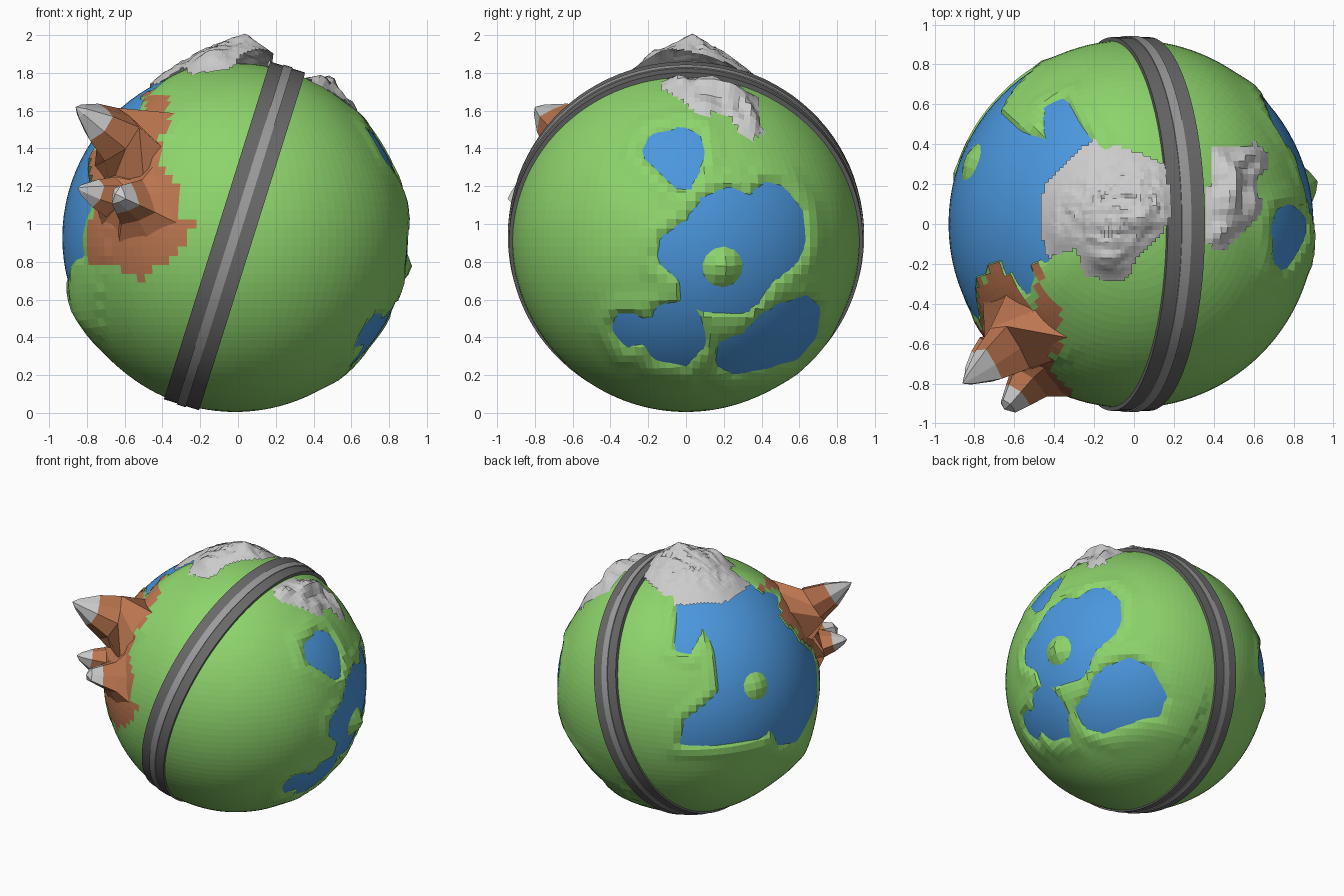
import bpy, bmesh, math
from mathutils import Vector, noise

if "Cube" in bpy.data.objects:
    bpy.data.objects.remove(bpy.data.objects["Cube"])

C = Vector((-0.015, 0, 0.928))
R_SEA, R_LAND = 0.915, 0.923


def material(name, col):
    m = bpy.data.materials.new(name)
    m.diffuse_color = (*col, 1)
    m.use_nodes = True
    m.node_tree.nodes["Principled BSDF"].inputs["Base Color"].default_value = m.diffuse_color
    return m


GREEN = material("grass", (0.27, 0.66, 0.15))
BLUE = material("water", (0.07, 0.31, 0.73))
BROWN = material("rock", (0.50, 0.18, 0.08))
GREY = material("stone", (0.52, 0.52, 0.52))
DARK = material("asphalt", (0.14, 0.14, 0.14))
LIGHT = material("stripe", (0.33, 0.33, 0.33))


def make(name, bm, *mats):
    me = bpy.data.meshes.new(name)
    bm.to_mesh(me)
    bm.free()
    for m in mats:
        me.materials.append(m)
    ob = bpy.data.objects.new(name, me)
    bpy.context.collection.objects.link(ob)
    return ob


# projections of a surface point: (across, up, depth towards the viewer)
E = math.radians(25)
Q = math.sqrt(0.5)


def side(p): return p.y, p.z, p.x - C.x
def front(p): return p.x, p.z, -p.y
def top(p): return p.x, p.y, p.z - C.z


def back_left(p):
    d = p - C
    near = (d.y - d.x) * Q
    return (687 - 141 * (d.x + d.y) * Q, 683 - 141 * (math.cos(E) * d.z - math.sin(E) * near),
            math.cos(E) * near + math.sin(E) * d.z)


def outside(x, y, poly):
    """signed distance to an outline, negative inside"""
    best, inside = 1e9, False
    for i, (ax, ay) in enumerate(poly):
        bx, by = poly[i - 1]
        ex, ey = bx - ax, by - ay
        t = max(0, min(1, ((x - ax) * ex + (y - ay) * ey) / (ex * ex + ey * ey)))
        best = min(best, math.hypot(x - ax - t * ex, y - ay - t * ey))
        if (ay > y) != (by > y) and x < ax + ex * (y - ay) / ey:
            inside = not inside
    return -best if inside else best


LAKES = [
    (side, 1, [(-.24, 1.36), (-.2, 1.47), (-.02, 1.52), (.08, 1.48), (.1, 1.36), (.05, 1.24),
               (.03, 1.18), (-.06, 1.19), (-.15, 1.28)]),
    (side, 1, [(-.16, .8), (-.14, .92), (0, 1.02), (.1, 1.15), (.25, 1.2), (.33, 1.15), (.42, 1.22),
               (.52, 1.21), (.62, 1.08), (.64, .92), (.6, .8), (.45, .68), (.38, .57), (.3, .52),
               (.12, .53), (-.02, .57), (-.04, .7)]),
    (side, 1, [(-.4, .45), (-.36, .52), (-.25, .52), (-.2, .48), (-.15, .56), (0, .6), (.08, .52),
               (.11, .36), (0, .24), (-.18, .28), (-.22, .36), (-.33, .34)]),
    (side, 1, [(.15, .25), (.17, .37), (.3, .42), (.4, .52), (.5, .58), (.65, .62), (.72, .55),
               (.7, .4), (.6, .28), (.4, .22), (.25, .2)]),
    (back_left, 141, [(665, 606), (656, 650), (672, 655), (688, 630), (696, 655), (697, 695),
                      (660, 722), (657, 744), (690, 748), (740, 745), (752, 735), (758, 752),
                      (785, 752), (811, 712), (813, 650), (797, 622), (783, 607), (747, 590),
                      (700, 575)]),
]
ROCK = [(-.5, 1.6), (-.48, 1.7), (-.38, 1.67), (-.36, 1.52), (-.42, 1.45), (-.4, 1.3), (-.3, 1.2),
        (-.31, 1.05), (-.24, 1.0), (-.26, .88), (-.38, .8), (-.52, .7), (-.62, .76), (-.78, .8),
        (-.8, .95), (-.76, 1.1), (-.77, 1.3), (-.7, 1.5)]
PEAK = [(-.47, -.02), (-.45, .2), (-.35, .3), (-.2, .43), (0, .36), (.15, .3), (.18, .05), (.12, -.05),
        (.02, -.15), (-.03, -.27), (-.13, -.29), (-.25, -.25), (-.28, -.12), (-.43, -.17)]
RIDGE = [(.36, -.1), (.36, .08), (.38, .25), (.38, .38), (.5, .38), (.6, .4), (.67, .36), (.66, .28),
         (.6, .2), (.64, .1), (.62, .02), (.52, -.05), (.45, -.14)]
# island positions: direction from the centre, radius, height
ISLANDS = [(Vector((.9, .2, -.16)), .11, .055), (Vector((-.80, .31, .30)), .10, .03)]
HILL = Vector((-.80, -.2, -.43)).normalized()


def land_radius(d):
    p = C + d * 0.92
    s = 1
    for view, scale, poly in LAKES:
        x, y, depth = view(p)
        if depth > 0:
            s = min(s, outside(x, y, poly) / scale)
    r = R_SEA + max(-0.05, min(R_LAND - R_SEA, s * 0.8))
    if s > 0:
        r += 0.011 * math.exp(-((s - 0.05) / 0.04) ** 2)
    for c, rad, h in ISLANDS:
        k = 1 - (d - c.normalized()).length * 0.92 / rad
        if k > -0.5:
            r = max(r, R_SEA + h * k * 1.2)
    return r + 0.035 * math.exp(-((d - HILL).length / 0.22) ** 2)


# land ball, faces coloured by region
bm = bmesh.new()
bmesh.ops.create_uvsphere(bm, u_segments=112, v_segments=60, radius=1)
for v in bm.verts:
    d = v.co.normalized()
    v.co = C + d * land_radius(d)
for f in bm.faces:
    x, y, depth = front(f.calc_center_median())
    f.material_index = int(depth > 0.2 and outside(x, y, ROCK) < 0)
    if f.material_index:
        for v in f.verts:
            v.co = C + (v.co - C).normalized() * max(R_LAND, (v.co - C).length)
make("land", bm, GREEN, BROWN)

# water ball showing through the sunken land
bm = bmesh.new()
bmesh.ops.create_uvsphere(bm, u_segments=96, v_segments=48, radius=R_SEA)
bmesh.ops.translate(bm, verts=bm.verts, vec=C)
for f in bm.faces:
    f.smooth = True
make("water", bm, BLUE)


# grey mountains: grid patches wrapped on the ball and raised
def mountain(name, outline, height, step):
    bm = bmesh.new()
    n = int(1.4 / step)
    bmesh.ops.create_grid(bm, x_segments=n, y_segments=n, size=0.7)
    bmesh.ops.delete(bm, geom=[f for f in bm.faces if outside(*f.calc_center_median().xy, outline) > 0],
                     context='FACES')
    for v in bm.verts:
        x, y = v.co.xy
        inner = max(0, min(1, -outside(x, y, outline) / 0.08))
        d = Vector((x - C.x, y, math.sqrt(R_LAND ** 2 - (x - C.x) ** 2 - y * y))).normalized()
        v.co = C + d * (R_LAND + 0.004 + height(x, y, inner))
    make(name, bm, GREY)


def peak_height(x, y, inner):
    dx, dy = x - 0.03, y - 0.03
    dist = math.hypot(dx / (0.52 if dx < 0 else 0.34), dy / 0.36)
    k = max(0, 1 - dist)
    crease = abs(noise.noise((x * 13, y * 13, 2))) + 0.5 * abs(noise.noise((x * 30, y * 30, 5)))
    dome = 0.035 * math.exp(-((x + .13) ** 2 + (y + .15) ** 2) / 0.006)
    return inner * (dome + 0.012) + 0.145 * k ** 1.35 - 0.05 * crease * inner * min(1, dist * 4) * k


def ridge_height(x, y, inner):
    return inner * (0.045 + 0.06 * noise.noise((x * 12, y * 12, 7)))


mountain("main_mountain", PEAK, peak_height, 0.018)
mountain("ridge_mountain", RIDGE, ridge_height, 0.028)


# rocky spikes with grey tips
def spike(name, base, tip, radius, turn, blunt):
    base, tip = Vector(base), Vector(tip)
    normal = (base - C).normalized()
    bm = bmesh.new()
    sides, rings = 7, []
    for t, k in ((-0.04, 1), (0.3, 0.58), (0.62, 0.40), (0.9, blunt)):
        axis = normal.lerp((tip - base).normalized(), max(0, t)).normalized()
        u = axis.orthogonal().normalized()
        w = axis.cross(u)
        ring = []
        for i in range(sides):
            a = turn + i * math.tau / sides
            r = radius * k * (1 + 0.22 * math.sin(i * 2.4 + turn))
            p = base.lerp(tip, t) + (u * math.cos(a) + w * math.sin(a)) * r
            if t < 0:
                p = C + (p - C).normalized() * (R_LAND - 0.005)
            ring.append(bm.verts.new(p))
        rings.append(ring)
    end = bm.verts.new(tip)
    for j, (lo, hi) in enumerate(zip(rings, rings[1:])):
        for i in range(sides):
            f = bm.faces.new((lo[i - 1], lo[i], hi[i], hi[i - 1]))
            f.material_index = int(j == 2)
    for i in range(sides):
        bm.faces.new((rings[-1][i - 1], rings[-1][i], end)).material_index = 1
    bmesh.ops.recalc_face_normals(bm, faces=bm.faces)
    make(name, bm, BROWN, GREY)


spike("upper_spike", (-.55, -.55, 1.42), (-.86, -.80, 1.62), .25, 0.3, .14)
spike("lower_spike_left", (-.62, -.63, 1.14), (-.85, -.76, 1.19), .19, 1.1, .16)
spike("lower_spike_front", (-.49, -.72, 1.09), (-.65, -.93, 1.16), .20, 2.0, .24)


# road band round the ball, tilted about the y axis
def band(name, width, inner, outer, mat):
    bm = bmesh.new()
    axis = Vector((0.954, 0, -0.3)).normalized()
    up = Vector((0.3, 0, 0.954)).normalized()
    mid = Vector((-0.018, 0, 0.937))
    n, rings = 96, []
    for i in range(n):
        a = i * math.tau / n
        out = up * math.cos(a) + Vector((0, 1, 0)) * math.sin(a)
        rings.append([bm.verts.new(mid + axis * s * width / 2 + out * r)
                      for s, r in ((-1, inner), (-1, outer), (1, outer), (1, inner))])
    for i in range(n):
        for j in range(4):
            bm.faces.new((rings[i - 1][j - 1], rings[i - 1][j], rings[i][j], rings[i][j - 1]))
    bmesh.ops.recalc_face_normals(bm, faces=bm.faces)
    ob = make(name, bm, mat)
    bpy.context.view_layer.objects.active = ob
    ob.select_set(True)
    bpy.ops.object.shade_smooth_by_angle(angle=math.radians(30))
    ob.select_set(False)


band("road", 0.195, 0.89, 0.937, DARK)
band("road_stripe", 0.05, 0.92, 0.943, LIGHT)
